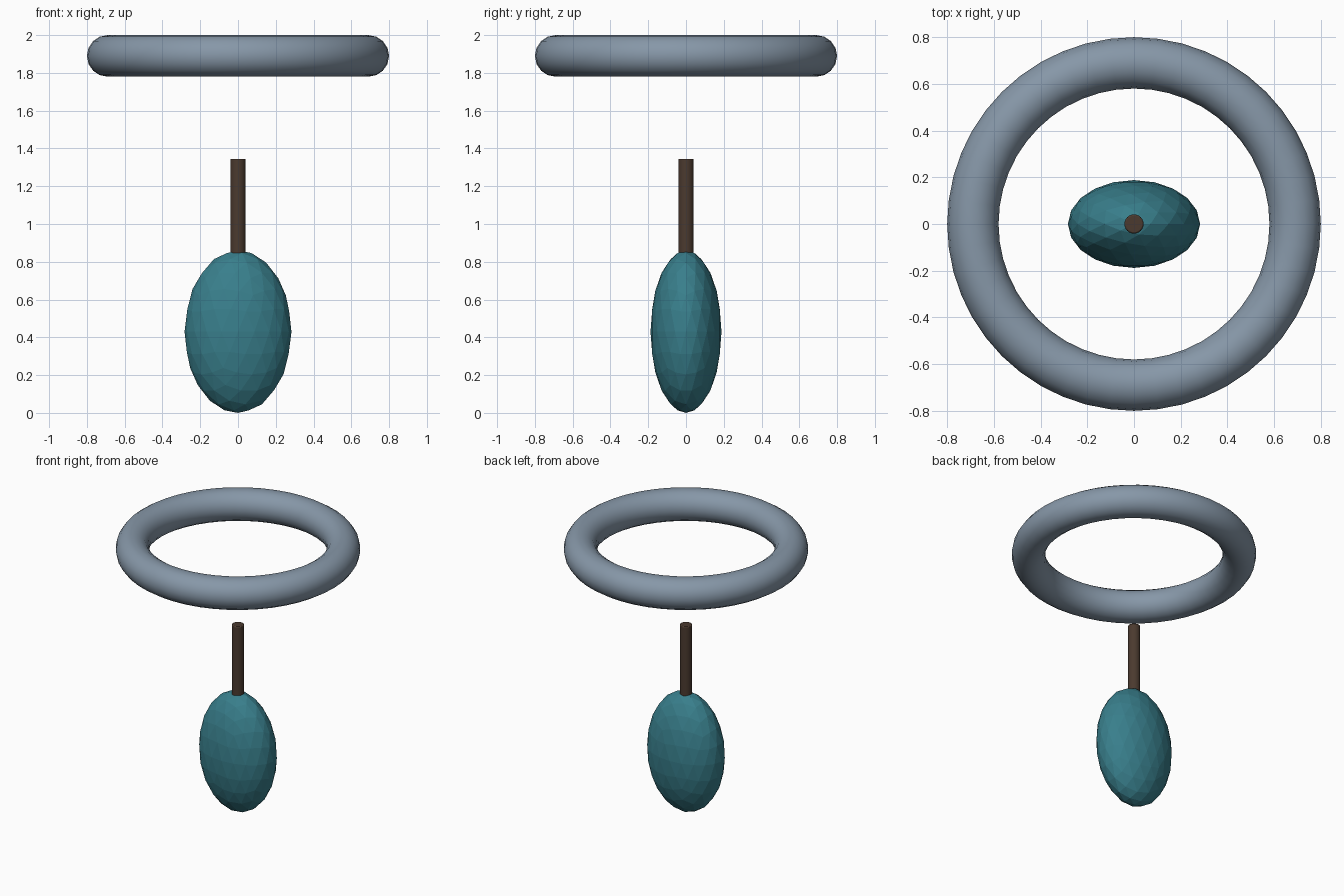
import bpy
import math

if "Cube" in bpy.data.objects:
    bpy.data.objects.remove(bpy.data.objects["Cube"])


def finish(name, color=None, smooth=True):
    obj = bpy.context.object
    obj.name = name
    bpy.ops.object.transform_apply(location=False, rotation=False, scale=True)
    if smooth:
        bpy.ops.object.shade_smooth_by_angle(angle=math.radians(40))
    if color:
        mat = bpy.data.materials.new(name + "_colour")
        mat.diffuse_color = color
        mat.use_nodes = True
        mat.node_tree.nodes["Principled BSDF"].inputs["Base Color"].default_value = mat.diffuse_color
        obj.data.materials.append(mat)
    return obj


# Floating ring
bpy.ops.mesh.primitive_torus_add(major_segments=48, minor_segments=16,
                                 major_radius=0.69, minor_radius=0.11,
                                 location=(0, 0, 1.89))
finish("ring", (0.24, 0.31, 0.39, 1))

# Faceted egg-shaped body
bpy.ops.mesh.primitive_ico_sphere_add(subdivisions=3, radius=1, location=(0, 0, 0.43))
bpy.context.object.scale = (0.283, 0.188, 0.43)
finish("body", (0.04, 0.21, 0.26, 1), smooth=False)

# Stem with a slightly softened rim
bpy.ops.mesh.primitive_cylinder_add(vertices=24, radius=0.041, depth=0.505,
                                    location=(0, 0, 1.0925))
stem = finish("stem", (0.07, 0.042, 0.028, 1))
bevel = stem.modifiers.new("rim", "BEVEL")
bevel.width = 0.006
bevel.segments = 2
bevel.limit_method = "ANGLE"
bevel.angle_limit = math.radians(60)
